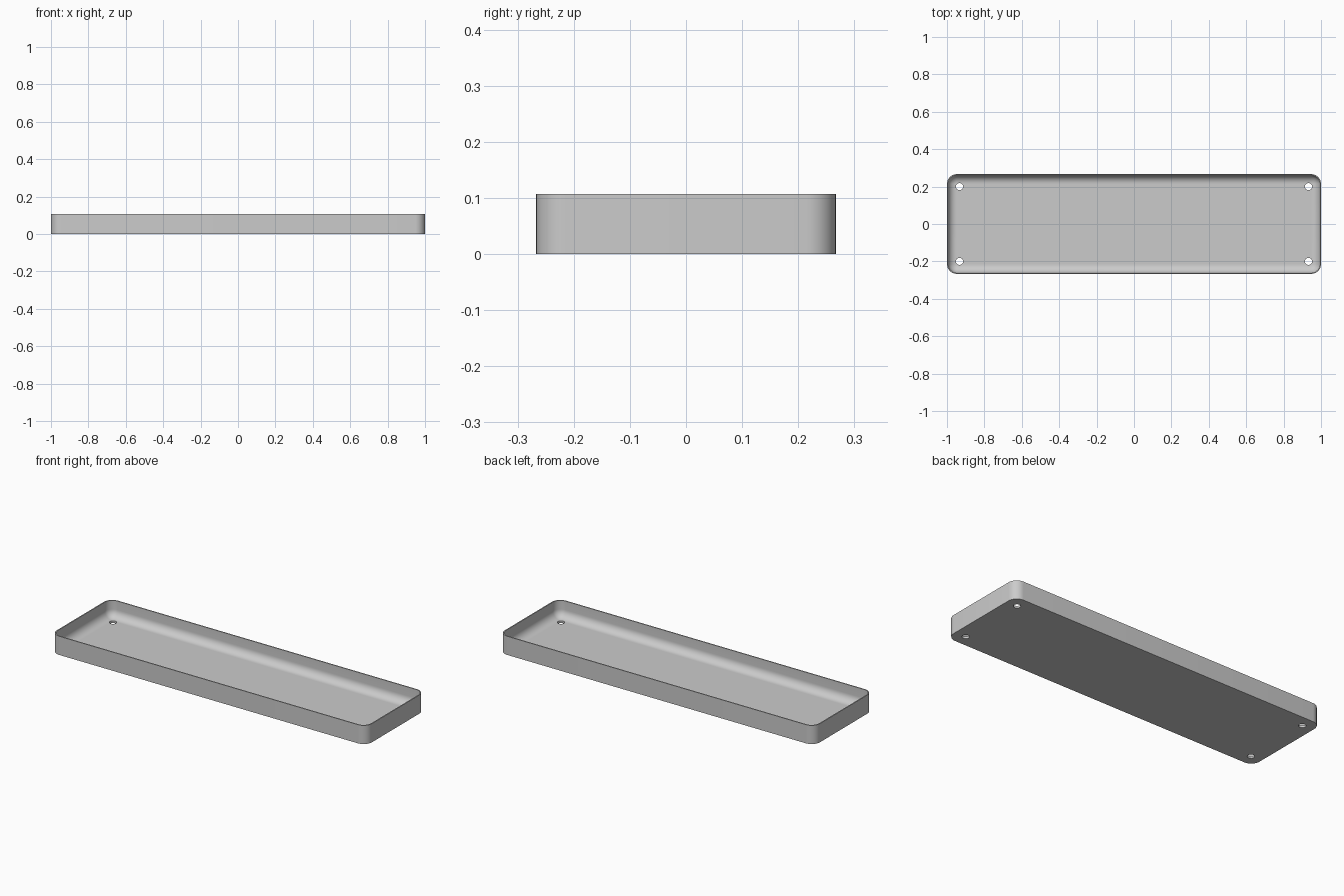
import bpy
import bmesh
from math import sin, cos, pi

old = bpy.data.objects.get("Cube")
if old:
    bpy.data.objects.remove(old)

HALF_X, HALF_Y, HEIGHT = 1.0, 0.267, 0.107
CORNER, WALL, FLOOR = 0.053, 0.006, 0.012
FILLET = CORNER - WALL - 0.002
STEPS = 10

grey = bpy.data.materials.new("plain grey")
grey.use_nodes = True
colour = (0.6, 0.6, 0.6, 1)
grey.diffuse_color = colour
grey.node_tree.nodes["Principled BSDF"].inputs["Base Color"].default_value = colour


def ring(bm, inset, z):
    """Rounded rectangle loop, inset from the outer outline."""
    r = CORNER - inset
    cx, cy = HALF_X - CORNER, HALF_Y - CORNER
    verts = []
    for i, (sx, sy) in enumerate([(1, 1), (-1, 1), (-1, -1), (1, -1)]):
        for k in range(STEPS + 1):
            a = (i + k / STEPS) * pi / 2
            verts.append(bm.verts.new((sx * cx + r * cos(a), sy * cy + r * sin(a), z)))
    return verts


# Tray shell: outside wall, rim, inside wall and fillet down to the floor
bm = bmesh.new()
profile = [(0, 0), (0, HEIGHT), (WALL, HEIGHT)]
for k in range(STEPS + 1):
    a = k / STEPS * pi / 2
    profile.append((WALL + FILLET * (1 - cos(a)), FLOOR + FILLET * (1 - sin(a))))
rings = [ring(bm, inset, z) for inset, z in profile]
for low, high in zip(rings, rings[1:]):
    n = len(low)
    for j in range(n):
        bm.faces.new((low[j], low[(j + 1) % n], high[(j + 1) % n], high[j]))
bm.faces.new(rings[0][::-1])
bm.faces.new(rings[-1])
bmesh.ops.recalc_face_normals(bm, faces=bm.faces)
mesh = bpy.data.meshes.new("tray")
bm.to_mesh(mesh)
bm.free()
mesh.materials.append(grey)
tray = bpy.data.objects.new("tray", mesh)
bpy.context.collection.objects.link(tray)

# Screw holes near the four corners
bm = bmesh.new()
for sx in (-1, 1):
    for sy in (-1, 1):
        made = bmesh.ops.create_cone(bm, cap_ends=True, segments=24,
                                     radius1=0.019, radius2=0.019, depth=0.1)
        bmesh.ops.translate(bm, verts=made["verts"], vec=(sx * 0.933, sy * 0.2, 0))
mesh = bpy.data.meshes.new("hole_cutter")
bm.to_mesh(mesh)
bm.free()
mesh.materials.append(grey)
cutter = bpy.data.objects.new("hole_cutter", mesh)
bpy.context.collection.objects.link(cutter)

bpy.ops.object.select_all(action="DESELECT")
bpy.context.view_layer.objects.active = tray
tray.select_set(True)
holes = tray.modifiers.new("holes", "BOOLEAN")
holes.operation = "DIFFERENCE"
holes.solver = "EXACT"
holes.object = cutter
bpy.ops.object.modifier_apply(modifier=holes.name)
bpy.data.objects.remove(cutter)

# Smooth curves, crisp rim and hole edges
bpy.ops.object.shade_smooth_by_angle(angle=pi / 6)
